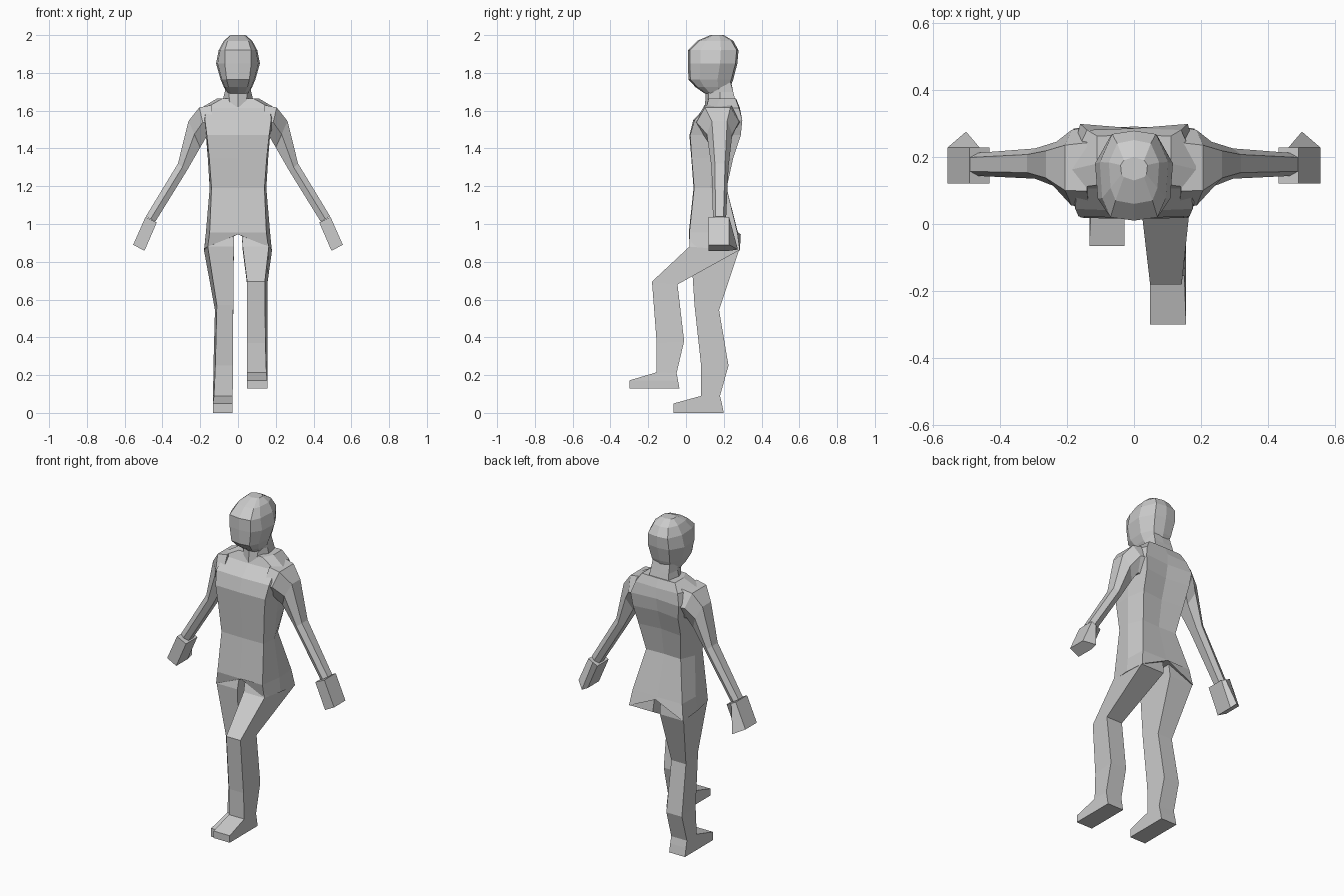
import bpy, bmesh


def loft(name, rings):
    """Skin a stack of equal-length point rings and cap both ends."""
    bm = bmesh.new()
    rows = [[bm.verts.new(p) for p in r] for r in rings]
    n = len(rows[0])
    for a, b in zip(rows, rows[1:]):
        for i in range(n):
            j = (i + 1) % n
            bm.faces.new((a[i], a[j], b[j], b[i]))
    bm.faces.new(rows[0][::-1])
    bm.faces.new(rows[-1])
    bmesh.ops.recalc_face_normals(bm, faces=bm.faces)
    mesh = bpy.data.meshes.new(name)
    bm.to_mesh(mesh)
    bm.free()
    obj = bpy.data.objects.new(name, mesh)
    bpy.context.collection.objects.link(obj)
    return obj


def symmetric(half):
    """Close a half ring running from front centre to back centre."""
    return half + [(-x, y, z) for x, y, z in half[-2:0:-1]]


def body_ring(z, front, f, side, back, rear):
    return symmetric([(0, front, z), (*f, z), (*side, z), (*back, z), (0, rear, z)])


# Torso: hips dip either side of the crotch, back flares at hips and shoulder blades
hips = symmetric([(0, .03, .945), (.16, .02, .88), (.178, .15, .87),
                  (.18, .285, .86), (0, .29, .945)])
loft("torso", [
    hips,
    body_ring(.955, .015, (.15, .018), (.17, .15), (.165, .272), .275),
    body_ring(1.19, .04, (.14, .043), (.15, .13), (.115, .215), .21),
    body_ring(1.35, .028, (.152, .03), (.16, .14), (.14, .25), .235),
    body_ring(1.47, .018, (.165, .022), (.17, .15), (.15, .29), .27),
    body_ring(1.55, .038, (.175, .045), (.20, .16), (.16, .298), .285),
    body_ring(1.615, .10, (.17, .108), (.195, .16), (.14, .28), .285),
    body_ring(1.665, .125, (.08, .12), (.11, .18), (.11, .262), .265),
])

# Neck
loft("neck", [
    body_ring(1.62, .10, (.04, .115), (.09, .18), (.07, .27), .27),
    body_ring(1.70, .105, (.05, .12), (.07, .18), (.06, .25), .25),
    body_ring(1.77, .09, (.05, .11), (.07, .17), (.055, .23), .235),
])


# Head: flat face, wide sides, rounded back
def head_ring(z, front, face, xs, rear, xb):
    depth = rear - front
    return symmetric([(0, front, z), (face, front + .01, z),
                      (xs * .93, front + depth * .25, z), (xs, front + depth * .65, z),
                      (xb, rear - .01, z), (0, rear, z)])


loft("head", [
    head_ring(1.69, .10, .035, .055, .22, .04),
    head_ring(1.725, .05, .05, .075, .235, .05),
    head_ring(1.765, .013, .06, .092, .25, .06),
    head_ring(1.85, .01, .07, .116, .272, .07),
    head_ring(1.92, .01, .07, .102, .278, .065),
    head_ring(1.97, .06, .055, .075, .25, .05),
    head_ring(2.0, .13, .03, .04, .20, .03),
])


# Arms and hands
def arm_ring(s, outer, inner, y0, y1):
    (xo, zo), (xi, zi) = outer, inner
    xm, zm = (xo + xi) / 2, (zo + zi) / 2
    a, b = y0 + (y1 - y0) * .2, y1 - (y1 - y0) * .2
    return [(s * x, y, z) for x, y, z in
            [(xm, y0, zm), (xo, a, zo), (xo, b, zo),
             (xm, y1, zm), (xi, b, zi), (xi, a, zi)]]


def hand_ring(s, outer, inner, tip):
    (xo, zo), (xi, zi) = outer, inner
    tx, ty, tz = tip
    return [(s * x, y, z) for x, y, z in
            [(xi, .12, zi), (xo, .12, zo), (xo, .228, zo), (tx, ty, tz), (xi, .228, zi)]]


for side, s in (("right", 1), ("left", -1)):
    loft(side + "_arm", [
        arm_ring(s, (.14, 1.63), (.13, 1.45), .05, .29),
        arm_ring(s, (.205, 1.617), (.168, 1.46), .055, .28),
        arm_ring(s, (.262, 1.545), (.20, 1.405), .11, .245),
        arm_ring(s, (.318, 1.32), (.272, 1.28), .135, .225),
        arm_ring(s, (.488, 1.04), (.438, 1.012), .143, .212),
    ])
    loft(side + "_hand", [
        hand_ring(s, (.49, 1.037), (.43, 1.008), (.46, .228, 1.022)),
        hand_ring(s, (.555, .89), (.495, .858), (.50, .275, .865)),
    ])


# Legs with feet: each ring is front (y, z), back (y, z), inner x, outer front x, outer back x
def leg(name, s, rings):
    loft(name, [[(s * xi, *f), (s * xf, *f), (s * xb, *b), (s * xi, *b)]
                for f, b, xi, xf, xb in rings])


leg("raised_leg", 1, [
    ((.04, .945), (.27, .945), .02, .15, .16),
    ((.018, .88), (.28, .86), .025, .163, .18),
    ((-.18, .695), (-.045, .68), .048, .142, .155),
    ((-.155, .37), (-.01, .38), .048, .145, .155),
    ((-.155, .215), (-.05, .21), .048, .15, .155),
    ((-.30, .172), (-.042, .17), .048, .155, .155),
    ((-.30, .13), (-.035, .13), .048, .155, .155),
])
leg("standing_leg", -1, [
    ((.04, .945), (.27, .945), .02, .15, .16),
    ((.025, .88), (.28, .86), .022, .16, .18),
    ((.045, .57), (.175, .545), .025, .112, .122),
    ((.08, .25), (.225, .25), .027, .12, .13),
    ((.08, .09), (.18, .09), .028, .127, .132),
    ((-.065, .05), (.19, .05), .028, .133, .133),
    ((-.065, 0), (.20, 0), .028, .133, .133),
])
